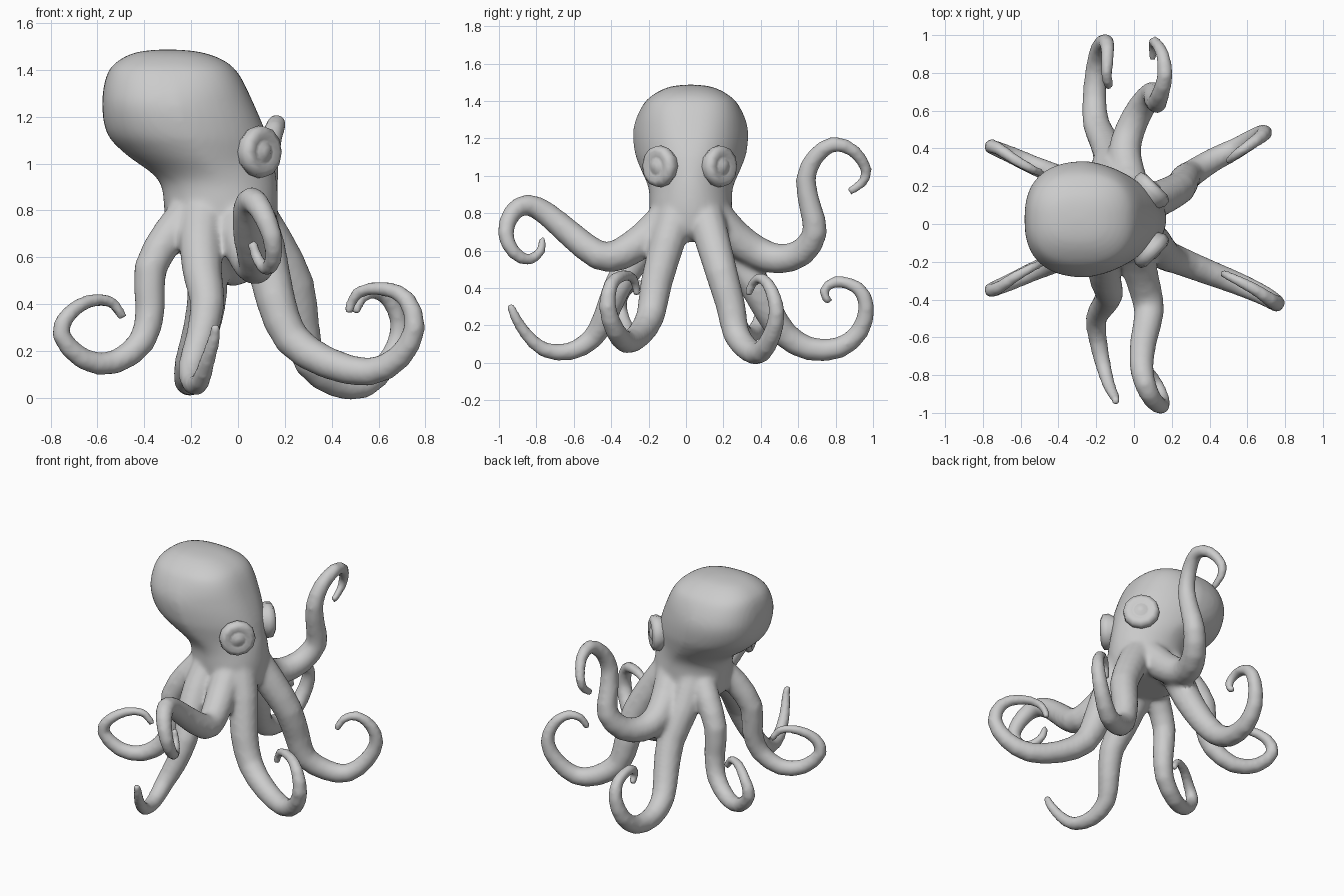
import bpy, bmesh
from math import cos, sin, pi, copysign
from mathutils import Vector, Matrix

CY = 0.025  # sideways centre of the head


def link(name, mesh):
    ob = bpy.data.objects.new(name, mesh)
    bpy.context.collection.objects.link(ob)
    return ob


def refine(rows, steps):
    """Pass a smooth curve through rows of values."""
    rows = [Vector(r) for r in rows]
    ext = [rows[0]] + rows + [rows[-1]]
    out = []
    for p0, p1, p2, p3 in zip(ext, ext[1:], ext[2:], ext[3:]):
        for k in range(steps):
            t = k / steps
            out.append(0.5 * (2 * p1 + (p2 - p0) * t
                              + (2 * p0 - 5 * p1 + 4 * p2 - p3) * t ** 2
                              + (3 * p1 - p0 - 3 * p2 + p3) * t ** 3))
    return out + [rows[-1]]


def loft(bm, rings):
    """Skin a stack of point rings and close both ends."""
    loops = [[bm.verts.new(p) for p in ring] for ring in rings]
    n = len(loops[0])
    for a, b in zip(loops, loops[1:]):
        for i in range(n):
            j = (i + 1) % n
            bm.faces.new((a[i], a[j], b[j], b[i]))
    bm.faces.new(loops[0][::-1])
    bm.faces.new(loops[-1])


def head_ring(z, x0, x1, half, n=40):
    """Cross-section of the head: oval low down, squarer higher up,
    with the face narrowed between the eyes."""
    up = min(max((z - 1.0) / 0.25, 0), 1)
    face = min(max((z - 0.85) / 0.15, 0), 1) * min(max((1.4 - z) / 0.15, 0), 1)
    power = 2.0 + 0.5 * up
    pts = []
    for i in range(n):
        c, s = cos(2 * pi * i / n), sin(2 * pi * i / n)
        c = copysign(abs(c) ** (2 / power), c)
        s = copysign(abs(s) ** (2 / power), s)
        y = s * half * (1 - 0.2 * face * max(c, 0))
        pts.append(((x0 + x1) / 2 + c * (x1 - x0) / 2, CY + y, z))
    return pts


def add_arm(bm, path, mirror=False, thick=1.0):
    """Tapered tube along a path, added to the body mesh."""
    path = refine(path, 2)
    cu = bpy.data.curves.new("arm_path", 'CURVE')
    cu.dimensions = '3D'
    cu.bevel_depth = 1.0
    cu.bevel_resolution = 4
    cu.use_fill_caps = True
    sp = cu.splines.new('POLY')
    sp.points.add(len(path) - 1)
    for i, (x, y, z) in enumerate(path):
        t = i / (len(path) - 1)
        sp.points[i].co = (x, 0.06 - y if mirror else y, z, 1)
        sp.points[i].radius = 0.023 + (0.103 * thick - 0.023) * (1 - t) ** 1.2
    ob = link("arm_path", cu)
    bpy.context.view_layer.update()
    me = bpy.data.meshes.new_from_object(
        ob.evaluated_get(bpy.context.evaluated_depsgraph_get()))
    bm.from_mesh(me)
    bpy.data.objects.remove(ob)
    bpy.data.meshes.remove(me)


bm = bmesh.new()

# head and neck: z, back x, front x, half width
head = [(0.645, -0.22, 0.08, 0.13), (0.70, -0.30, 0.15, 0.20),
        (0.80, -0.315, 0.17, 0.22), (0.93, -0.34, 0.165, 0.225),
        (1.04, -0.48, 0.145, 0.27), (1.13, -0.56, 0.12, 0.30),
        (1.26, -0.58, 0.065, 0.305), (1.38, -0.56, 0.005, 0.255),
        (1.44, -0.51, -0.06, 0.19), (1.476, -0.43, -0.16, 0.11),
        (1.487, -0.33, -0.27, 0.02)]
loft(bm, [head_ring(*h) for h in refine(head, 4)])

# front arms
add_arm(bm, [(0.05, 0.10, 0.80), (0.145, 0.14, 0.66), (0.24, 0.19, 0.48),
             (0.27, 0.24, 0.30), (0.31, 0.27, 0.15), (0.42, 0.34, 0.065),
             (0.54, 0.40, 0.055), (0.64, 0.46, 0.15), (0.69, 0.485, 0.27),
             (0.67, 0.46, 0.38), (0.60, 0.41, 0.45), (0.53, 0.36, 0.43),
             (0.50, 0.33, 0.36)])
add_arm(bm, [(0.05, -0.05, 0.80), (0.11, -0.10, 0.64), (0.16, -0.16, 0.42),
             (0.23, -0.19, 0.25), (0.38, -0.25, 0.15), (0.56, -0.32, 0.11),
             (0.69, -0.38, 0.175), (0.755, -0.42, 0.30), (0.72, -0.40, 0.42),
             (0.63, -0.34, 0.465), (0.51, -0.28, 0.45), (0.47, -0.26, 0.36)])
# raised side arms
add_arm(bm, [(0.00, -0.08, 0.80), (0.02, -0.20, 0.68), (0.06, -0.35, 0.58),
             (0.08, -0.47, 0.575), (0.05, -0.62, 0.69), (0.04, -0.75, 0.80),
             (0.06, -0.85, 0.845), (0.10, -0.93, 0.80), (0.145, -0.965, 0.69),
             (0.15, -0.92, 0.59), (0.12, -0.84, 0.55), (0.08, -0.775, 0.60),
             (0.06, -0.77, 0.67)])
add_arm(bm, [(0.00, 0.14, 0.80), (-0.03, 0.25, 0.68), (-0.05, 0.38, 0.59),
             (-0.02, 0.50, 0.555), (0.04, 0.62, 0.59), (0.10, 0.69, 0.70),
             (0.11, 0.665, 0.83), (0.12, 0.64, 0.98), (0.14, 0.69, 1.10),
             (0.165, 0.79, 1.17), (0.15, 0.90, 1.13), (0.11, 0.965, 1.03),
             (0.10, 0.94, 0.96), (0.10, 0.87, 0.915)])
# lower side arms
add_arm(bm, [(-0.15, -0.08, 0.80), (-0.16, -0.20, 0.66), (-0.15, -0.30, 0.52),
             (-0.13, -0.37, 0.40), (-0.16, -0.43, 0.25), (-0.20, -0.50, 0.13),
             (-0.19, -0.62, 0.06), (-0.16, -0.76, 0.07), (-0.13, -0.86, 0.16),
             (-0.10, -0.92, 0.26), (-0.095, -0.94, 0.315)])
add_arm(bm, [(-0.15, 0.14, 0.80), (-0.15, 0.25, 0.62), (-0.13, 0.35, 0.45),
             (-0.16, 0.44, 0.28), (-0.20, 0.53, 0.15), (-0.21, 0.66, 0.075),
             (-0.20, 0.82, 0.08), (-0.18, 0.93, 0.17), (-0.15, 0.965, 0.30),
             (-0.14, 0.92, 0.40), (-0.145, 0.80, 0.435), (-0.135, 0.735, 0.38),
             (-0.135, 0.77, 0.32)])
# back arms, a little thinner
for mirror in (False, True):
    add_arm(bm, [(-0.20, -0.06, 0.80), (-0.29, -0.12, 0.70),
                 (-0.375, -0.16, 0.55), (-0.375, -0.17, 0.38),
                 (-0.41, -0.20, 0.24), (-0.53, -0.25, 0.15),
                 (-0.66, -0.31, 0.165), (-0.757, -0.35, 0.27),
                 (-0.72, -0.34, 0.36), (-0.63, -0.28, 0.415),
                 (-0.54, -0.23, 0.41), (-0.49, -0.21, 0.34)], mirror, 0.82)

# fuse head and arms into one smooth skin
bmesh.ops.remove_doubles(bm, verts=bm.verts, dist=0.0005)
bmesh.ops.recalc_face_normals(bm, faces=bm.faces)
me = bpy.data.meshes.new("body_and_arms")
bm.to_mesh(me)
bm.free()
body = link("body_and_arms", me)
rm = body.modifiers.new("fuse", 'REMESH')
rm.mode = 'VOXEL'
rm.voxel_size = 0.014
rm.use_smooth_shade = True
sm = body.modifiers.new("soften", 'SMOOTH')
sm.factor = 0.5
sm.iterations = 10

# eyes: turned discs with a raised rim and a pupil bump (radius, height)
profile = [(0.075, -0.14), (0.09, -0.06), (0.112, -0.02), (0.108, 0.015),
           (0.08, 0.03), (0.055, 0.018), (0.04, 0.022), (0.02, 0.035)]
for side, name in ((-1, "right_eye"), (1, "left_eye")):
    bm = bmesh.new()
    loft(bm, [[(r * cos(2 * pi * i / 12), r * sin(2 * pi * i / 12), h)
               for i in range(12)] for r, h in profile])
    turn = Vector((1, side, 0)).to_track_quat('Z', 'Y').to_matrix().to_4x4()
    bm.transform(Matrix.Translation((0.10, 0.02 + side * 0.167, 1.05)) @ turn)
    bmesh.ops.recalc_face_normals(bm, faces=bm.faces)
    me = bpy.data.meshes.new(name)
    bm.to_mesh(me)
    bm.free()
    me.shade_smooth()
    link(name, me)
